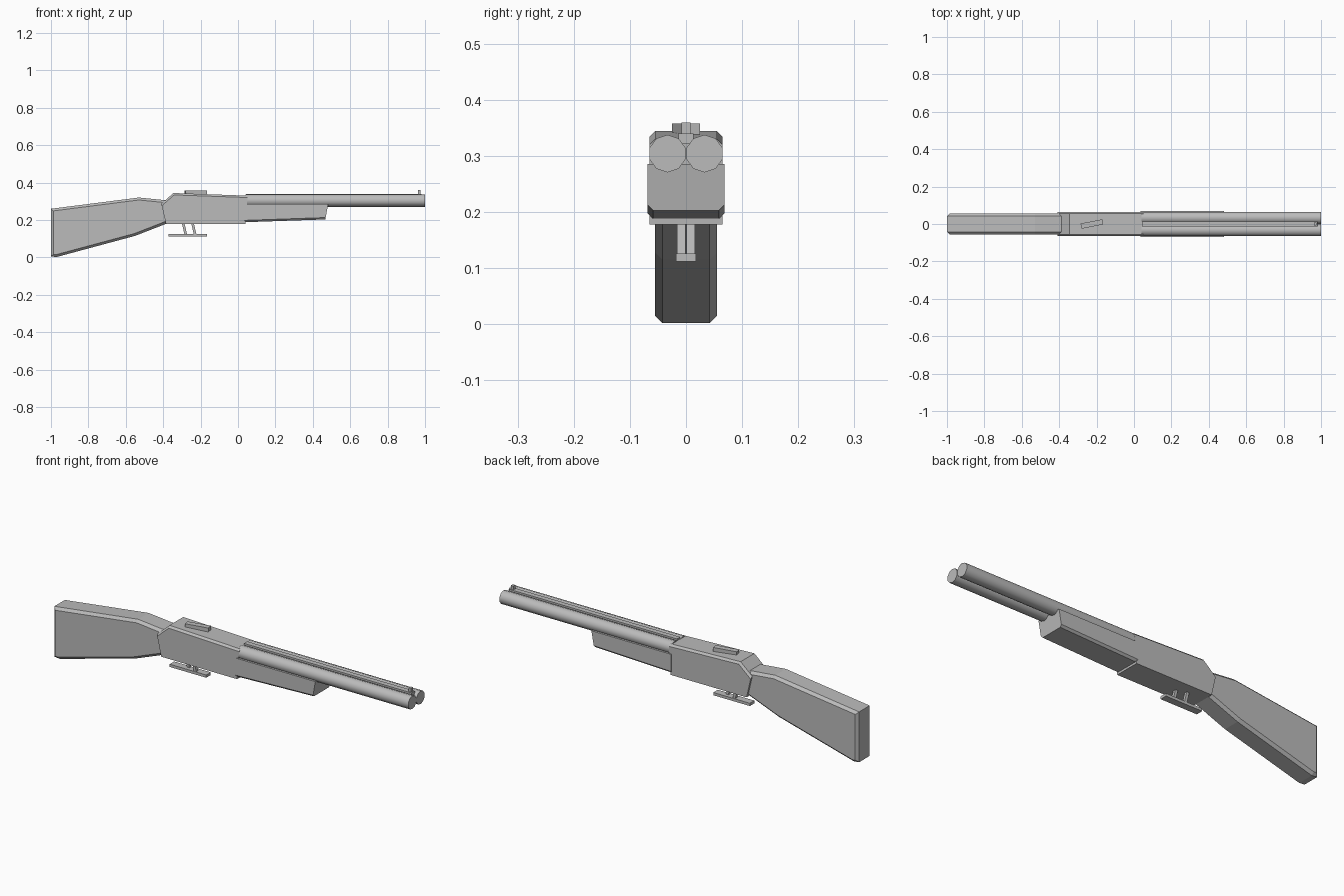
import bpy
import bmesh
import math
from mathutils import Matrix, Vector

cube = bpy.data.objects.get("Cube")
if cube:
    bpy.data.objects.remove(cube, do_unlink=True)

GREY = (0.5, 0.5, 0.5, 1)
mat = bpy.data.materials.new("plain grey")
mat.use_nodes = True
mat.diffuse_color = GREY
mat.node_tree.nodes["Principled BSDF"].inputs["Base Color"].default_value = GREY


def finish(name, bm):
    bmesh.ops.recalc_face_normals(bm, faces=bm.faces)
    mesh = bpy.data.meshes.new(name)
    bm.to_mesh(mesh)
    bm.free()
    mesh.materials.append(mat)
    obj = bpy.data.objects.new(name, mesh)
    bpy.context.collection.objects.link(obj)
    return obj


def slab(name, outline, half, y=0, chamfer=0, keep_sharp=None):
    """Extrude an x-z outline across y, then chamfer the rim edges."""
    bm = bmesh.new()
    face = bm.faces.new([bm.verts.new((x, y - half, z)) for x, z in outline])
    out = bmesh.ops.extrude_face_region(bm, geom=[face])
    moved = [v for v in out["geom"] if isinstance(v, bmesh.types.BMVert)]
    bmesh.ops.translate(bm, verts=moved, vec=(0, 2 * half, 0))
    if chamfer:
        rim = [e for e in bm.edges
               if abs(e.verts[0].co.y - e.verts[1].co.y) < 1e-5
               and not (keep_sharp and keep_sharp((e.verts[0].co + e.verts[1].co) / 2))]
        bmesh.ops.bevel(bm, geom=rim, offset=chamfer, offset_type='OFFSET',
                        segments=1, affect='EDGES', clamp_overlap=True)
    return finish(name, bm)


def box(name, centre, size, turn=0):
    bm = bmesh.new()
    matrix = (Matrix.Translation(Vector(centre)) @ Matrix.Rotation(math.radians(turn), 4, 'Z')
              @ Matrix.Diagonal((*size, 1)))
    bmesh.ops.create_cube(bm, size=1, matrix=matrix)
    return finish(name, bm)


# Shoulder stock, receiver and wooden fore-end
slab("stock", [(-1, 0.26), (-0.53, 0.32), (-0.38, 0.305), (-0.37, 0.185),
               (-0.55, 0.115), (-0.97, 0.002), (-1, 0.005)], 0.055, chamfer=0.013,
     keep_sharp=lambda p: p.x > -0.39)
slab("receiver", [(-0.41, 0.287), (-0.345, 0.344), (0.052, 0.33),
                  (0.04, 0.178), (-0.385, 0.178)], 0.065, chamfer=0.01,
     keep_sharp=lambda p: p.x > 0 or p.z < 0.2 or p.x < -0.39)
slab("fore_end", [(0.035, 0.285), (0.482, 0.285), (0.467, 0.203), (0.035, 0.188)],
     0.069, chamfer=0.01, keep_sharp=lambda p: p.z > 0.22)

# Twin barrels
for side, y in (("right", -0.033), ("left", 0.033)):
    bm = bmesh.new()
    matrix = Matrix.Translation((0.52, y, 0.304)) @ Matrix.Rotation(math.pi / 2, 4, 'Y') \
        @ Matrix.Rotation(math.pi / 2, 4, 'Z')
    bmesh.ops.create_cone(bm, cap_ends=True, segments=10, radius1=0.0335,
                          radius2=0.0335, depth=0.96, matrix=matrix)
    barrel = finish(side + "_barrel", bm)
    for poly in barrel.data.polygons:
        poly.use_smooth = abs(poly.normal.x) < 0.5

# Sighting rib and front bead
box("rib", (0.512, 0, 0.331), (0.94, 0.026, 0.018))
box("front_sight", (0.969, 0, 0.347), (0.014, 0.016, 0.024))

# Opening lever on top of the receiver
box("top_lever", (-0.225, 0, 0.347), (0.118, 0.028, 0.022), turn=11)

# Triggers and the guard plate below them
for name, x, y in (("rear_trigger", -0.3, 0.0085), ("front_trigger", -0.25, -0.0085)):
    slab(name, [(x, 0.182), (x + 0.014, 0.182), (x + 0.028, 0.122), (x + 0.014, 0.122)],
         0.0075, y=y)
box("trigger_guard", (-0.268, 0, 0.119), (0.205, 0.036, 0.014))
